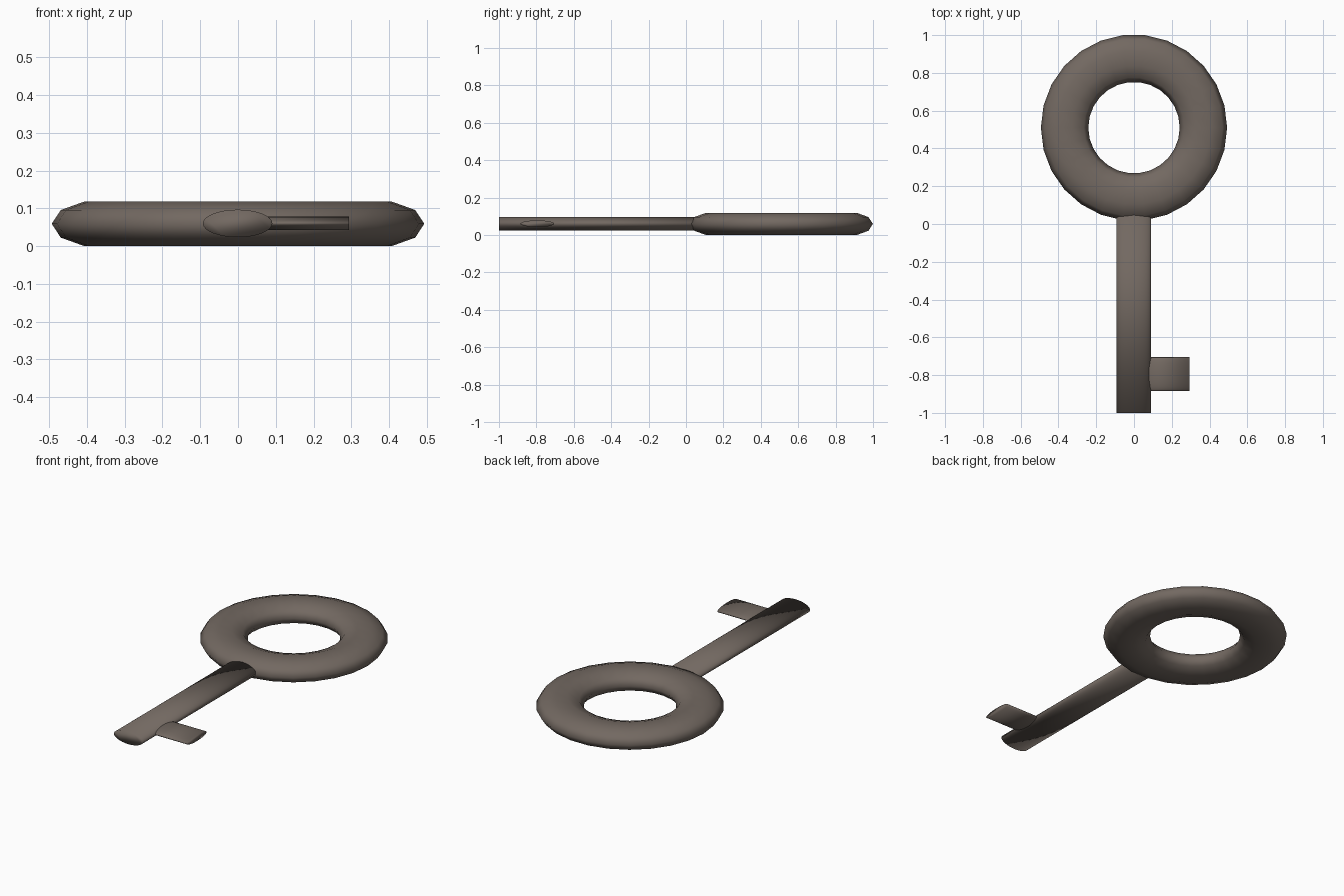
import bpy
from math import pi

cube = bpy.data.objects.get("Cube")
if cube:
    bpy.data.objects.remove(cube, do_unlink=True)

# Aged iron
iron = bpy.data.materials.new("aged_iron")
iron.use_nodes = True
color = (0.17, 0.14, 0.12, 1)
iron.diffuse_color = color
iron.node_tree.nodes["Principled BSDF"].inputs["Base Color"].default_value = color

MID_Z = 0.06


def finish(name):
    obj = bpy.context.object
    obj.name = name
    obj.data.materials.append(iron)
    bpy.ops.object.transform_apply(location=False, rotation=True, scale=True)
    bpy.ops.object.shade_smooth()
    return obj


def oval_rod(name, start, end, axis, offset, half_width, half_height):
    """Flattened cylinder running along x or y."""
    middle = (start + end) / 2
    along_x = axis == "x"
    location = (middle, offset, MID_Z) if along_x else (offset, middle, MID_Z)
    rotation = (0, pi / 2, 0) if along_x else (pi / 2, 0, 0)
    # Local x or y becomes world z once the rod lies down
    scale = (half_height, half_width, 1) if along_x else (half_width, half_height, 1)
    bpy.ops.mesh.primitive_cylinder_add(vertices=32, radius=1, depth=end - start,
                                        location=location, rotation=rotation)
    bpy.context.object.scale = scale
    return finish(name)


# Flattened ring handle
bpy.ops.mesh.primitive_torus_add(major_segments=26, minor_segments=10,
                                 major_radius=0.3675, minor_radius=0.1255,
                                 location=(0, 0.51, 0.059))
bpy.context.object.scale.z = 0.495
finish("ring_handle")

# Shaft, its far end buried in the ring
oval_rod("shaft", -1.0, 0.14, "y", -0.001, 0.092, 0.0365)

# Single bit near the tip
oval_rod("bit", 0.0, 0.294, "x", -0.795, 0.09, 0.018)
